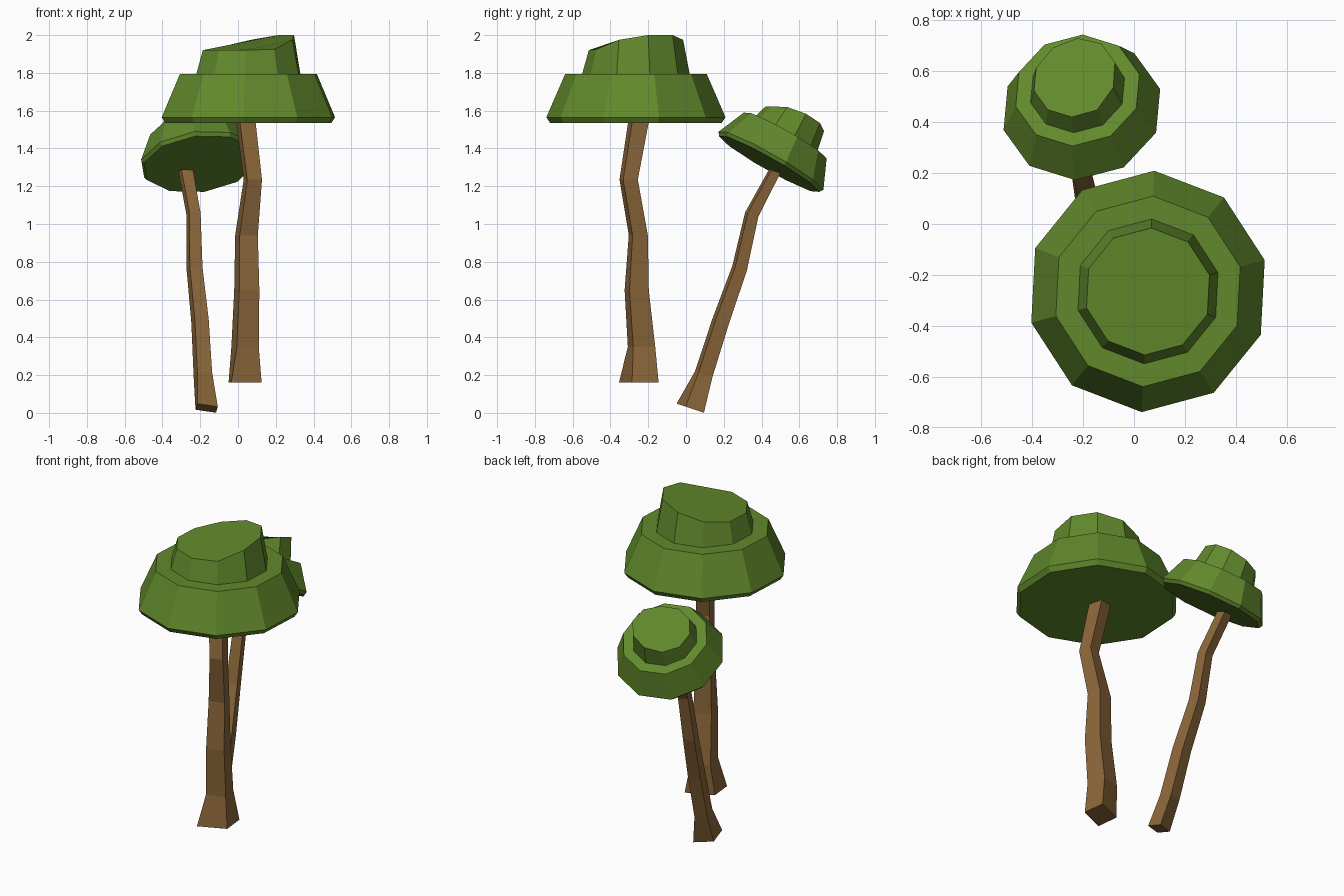
import bpy, bmesh, math
from mathutils import Vector

if "Cube" in bpy.data.objects:
    bpy.data.objects.remove(bpy.data.objects["Cube"])


def material(name, color):
    m = bpy.data.materials.new(name)
    m.diffuse_color = color
    m.use_nodes = True
    m.node_tree.nodes["Principled BSDF"].inputs["Base Color"].default_value = m.diffuse_color
    return m


GREEN = material("leaf_green", (0.12, 0.25, 0.025, 1))
BROWN = material("bark_brown", (0.26, 0.135, 0.042, 1))


def loft(name, rings, mat):
    """Skin a stack of equal-sized rings and cap both ends."""
    bm = bmesh.new()
    loops = [[bm.verts.new(p) for p in ring] for ring in rings]
    n = len(loops[0])
    for lo, hi in zip(loops, loops[1:]):
        for i in range(n):
            j = (i + 1) % n
            bm.faces.new((lo[i], lo[j], hi[j], hi[i]))
    bm.faces.new(loops[0][::-1])
    bm.faces.new(loops[-1])
    bmesh.ops.recalc_face_normals(bm, faces=bm.faces)
    me = bpy.data.meshes.new(name)
    bm.to_mesh(me)
    bm.free()
    me.materials.append(mat)
    ob = bpy.data.objects.new(name, me)
    bpy.context.collection.objects.link(ob)
    return ob


# Uneven crown heights, counter-clockwise from the back (87 degrees)
CROWN = (0.41, 0.375, 0.355, 0.355, 0.355, 0.355, 0.36, 0.41, 0.435, 0.435)


def canopy(name, center, axis, scale):
    """Ten-sided stepped canopy: bevelled rim, skirt, ledge, slanted crown."""
    q = Vector((0, 0, 1)).rotation_difference(Vector(axis))
    rings = []
    for r, h in ((0.455, -0.03), (0.475, 0), (0.375, 0.23), (0.285, 0.23), (0.25, None)):
        ring = []
        for i in range(10):
            a = math.radians(87 + 36 * i)
            z = CROWN[i] if h is None else h
            p = Vector((r * math.cos(a), r * math.sin(a), z)) * scale
            ring.append(Vector(center) + q @ p)
        rings.append(ring)
    return loft(name, rings, GREEN)


def trunk(name, sections, slope):
    """Four-sided bent trunk; sections are (z, x0, x1, y0, y1)."""
    rings = []
    for k, (z, x0, x1, y0, y1) in enumerate(sections):
        a, b = (0.08, 0.33) if k == 0 else (0.2, 0.2)
        ring = []
        for u, v in ((a, 0), (1, b), (1 - a, 1), (0, 1 - b)):
            y = y0 + v * (y1 - y0)
            ring.append((x0 + u * (x1 - x0), y, z + slope * (y - (y0 + y1) / 2)))
        rings.append(ring)
    return loft(name, rings, BROWN)


# Large upright tree
trunk("large_trunk", [
    (0.16, -0.05, 0.125, -0.355, -0.145),
    (0.35, -0.035, 0.11, -0.308, -0.163),
    (0.65, -0.02, 0.113, -0.325, -0.197),
    (0.94, -0.015, 0.105, -0.303, -0.202),
    (1.235, 0.03, 0.127, -0.352, -0.255),
    (1.55, -0.012, 0.092, -0.305, -0.195)], 0)
canopy("large_canopy", (0.055, -0.265, 1.565), (0, 0, 1), 1)

# Small leaning tree
trunk("small_trunk", [
    (0.025, -0.225, -0.107, -0.05, 0.095),
    (0.205, -0.235, -0.137, 0.048, 0.14),
    (0.485, -0.247, -0.155, 0.14, 0.227),
    (0.765, -0.272, -0.188, 0.245, 0.322),
    (1.05, -0.272, -0.198, 0.313, 0.383),
    (1.28, -0.315, -0.238, 0.44, 0.50)], -0.33)
canopy("small_canopy", (-0.205, 0.45, 1.335), (-0.11, 0.49, 0.865), 0.67)
